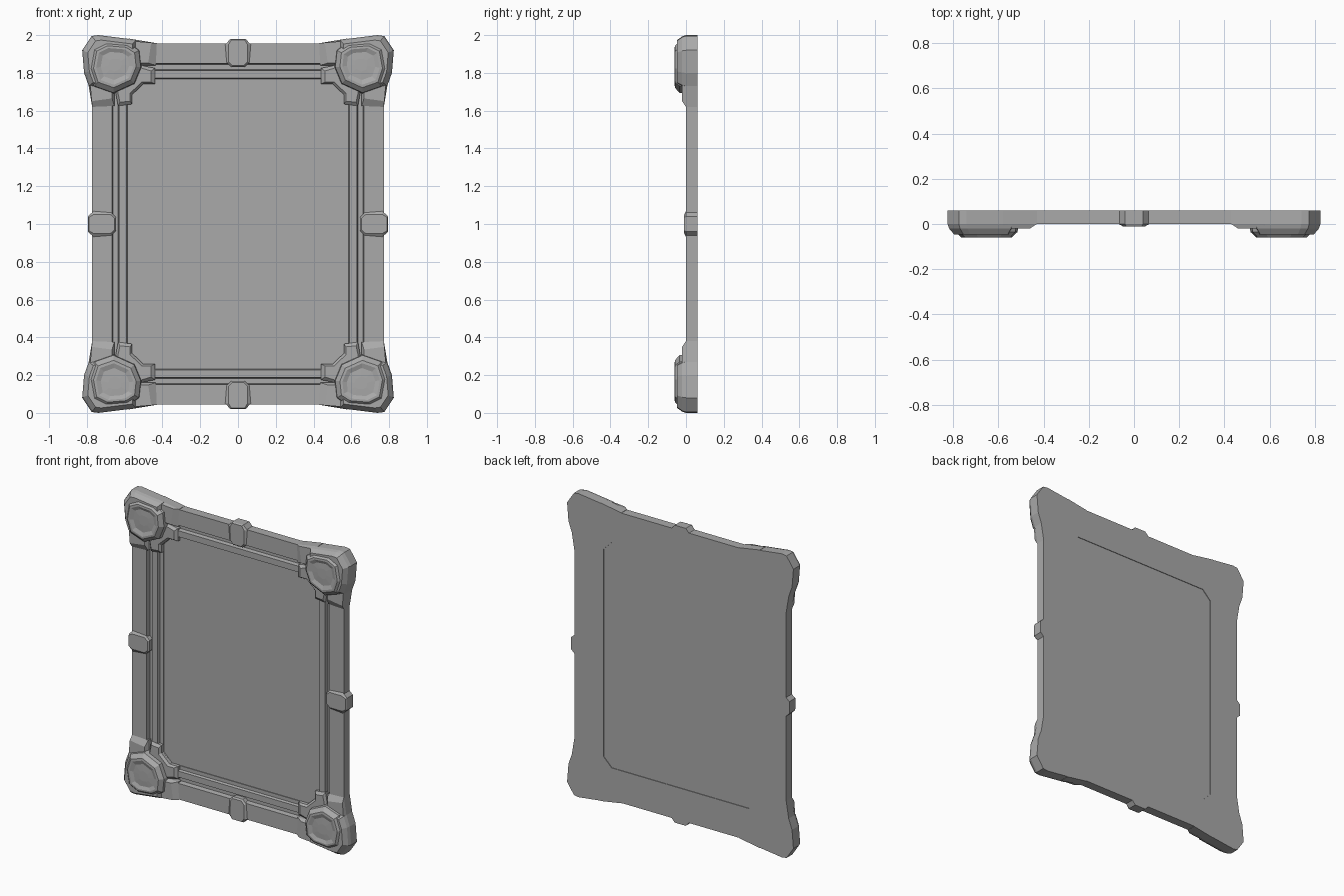
import bpy, bmesh

if "Cube" in bpy.data.objects:
    bpy.data.objects.remove(bpy.data.objects["Cube"])

stone = bpy.data.materials.new("plain_grey")
stone.diffuse_color = (0.4, 0.4, 0.4, 1)
stone.use_nodes = True
stone.node_tree.nodes["Principled BSDF"].inputs["Base Color"].default_value = stone.diffuse_color

QUAD = [(1, 1), (-1, 1), (1, -1), (-1, -1)]


def loft(name, layers, signs=((1, 1),), ring=False):
    """Join equal-length (x, z) outlines at given y; mirror by signs about x=0, z=1."""
    bm = bmesh.new()
    for sx, sz in signs:
        loops = [[bm.verts.new((x * sx, y, 1 + z * sz)) for x, z in pts] for y, pts in layers]
        n = len(loops[0])
        pairs = list(zip(loops, loops[1:]))
        if ring:
            pairs.append((loops[-1], loops[0]))
        else:
            bm.faces.new(loops[0])
            bm.faces.new(loops[-1])
        for a, b in pairs:
            for i in range(n):
                j = (i + 1) % n
                bm.faces.new((a[i], a[j], b[j], b[i]))
    bmesh.ops.recalc_face_normals(bm, faces=bm.faces)
    me = bpy.data.meshes.new(name)
    bm.to_mesh(me)
    bm.free()
    me.materials.append(stone)
    ob = bpy.data.objects.new(name, me)
    bpy.context.collection.objects.link(ob)
    return ob


def rect(d, c):
    """Rectangle inset by d from the outer edge, corners cut by c."""
    w, h = 0.772 - d, 0.955 - d
    return [(w, h - c), (w - c, h), (c - w, h), (-w, h - c),
            (-w, c - h), (c - w, -h), (w - c, -h), (w, c - h)]


def scaled(pts, s, cx=0.65, cz=0.845):
    return [(cx + (x - cx) * s, cz + (z - cz) * s) for x, z in pts]


def swap(pts, dx, dz):
    """Turn a top piece into the matching side piece."""
    return [(z + dx, x + dz) for x, z in pts]


# moulded frame ring: outer rail, groove, inner strip, slope to the panel
profile = [(0.06, 0, .02), (0, 0, .02), (0, .105, .02), (0.03, .11, .02),
           (0.03, .138, .03), (0.005, .143, .03), (0.005, .183, .05),
           (0.022, .188, .05), (0.022, .212, .06), (0.06, .212, .06)]
loft("frame", [(y, rect(d, c)) for y, d, c in profile], ring=True)

# inset back panel
panel = rect(.21, .06)
loft("panel", [(0.056, panel), (0.027, panel)])

# corner blocks with sloped outer edges
block = [(0.54, 0.975), (0.74, 1.0), (0.775, 0.995), (0.825, 0.92),
         (0.815, 0.80), (0.79, 0.73), (0.66, 0.70), (0.53, 0.82)]
loft("corner_block", [(0.06, block), (0.0, block), (-0.02, scaled(block, .96)),
                      (-0.047, scaled(block, .83))], QUAD)

# corner arms gripping the rails
top_base = [(0.43, 0.957), (0.58, 0.982), (0.58, 0.84), (0.435, 0.84)]
top_front = [(0.46, 0.960), (0.58, 0.970), (0.58, 0.855), (0.475, 0.852)]
side_base = swap(top_base, -0.185, 0.19)
side_front = swap(top_front, -0.185, 0.19)
for nm, base, front in (("top_corner_arm", top_base, top_front),
                        ("side_corner_arm", side_base, side_front)):
    loft(nm, [(0.06, base), (0.0, base), (-0.02, front)], QUAD)

# inner brackets over the moulding strip
bracket = [(0.44, 0.742), (0.44, 0.825), (0.56, 0.85), (0.66, 0.76),
           (0.635, 0.625), (0.56, 0.635), (0.56, 0.685), (0.50, 0.742)]
bracket_front = [(0.46, 0.752), (0.46, 0.81), (0.56, 0.84), (0.65, 0.76),
                 (0.625, 0.645), (0.572, 0.65), (0.572, 0.692), (0.508, 0.752)]
loft("inner_bracket", [(0.04, bracket), (0.004, bracket), (-0.01, bracket_front)], QUAD)

# faceted round bosses with a shallow dish
boss = [(0.77, 0.93), (0.70, 0.965), (0.58, 0.955), (0.525, 0.92), (0.515, 0.83),
        (0.55, 0.745), (0.66, 0.695), (0.76, 0.73), (0.79, 0.82)]
loft("corner_boss", [(0.02, scaled(boss, 1.05)), (-0.035, boss), (-0.059, scaled(boss, .82)),
                     (-0.06, scaled(boss, .72)), (-0.051, scaled(boss, .55)),
                     (-0.053, scaled(boss, .25))], QUAD)

# clips at the middle of each rail
clip = [(-.068, .95), (-.04, .98), (.04, .98), (.068, .95),
        (.06, .855), (.035, .83), (-.035, .83), (-.06, .855)]
clip_front = [(-.05, .95), (-.035, .975), (.035, .975), (.05, .95),
              (.05, .86), (.03, .838), (-.03, .838), (-.05, .86)]
loft("top_bottom_clip", [(0.06, clip), (0.0, clip), (-0.01, clip_front)], [(1, 1), (1, -1)])
loft("side_clip", [(0.06, swap(clip, -.185, 0)), (0.0, swap(clip, -.185, 0)),
                   (-0.01, swap(clip_front, -.185, 0))], [(1, 1), (-1, 1)])
